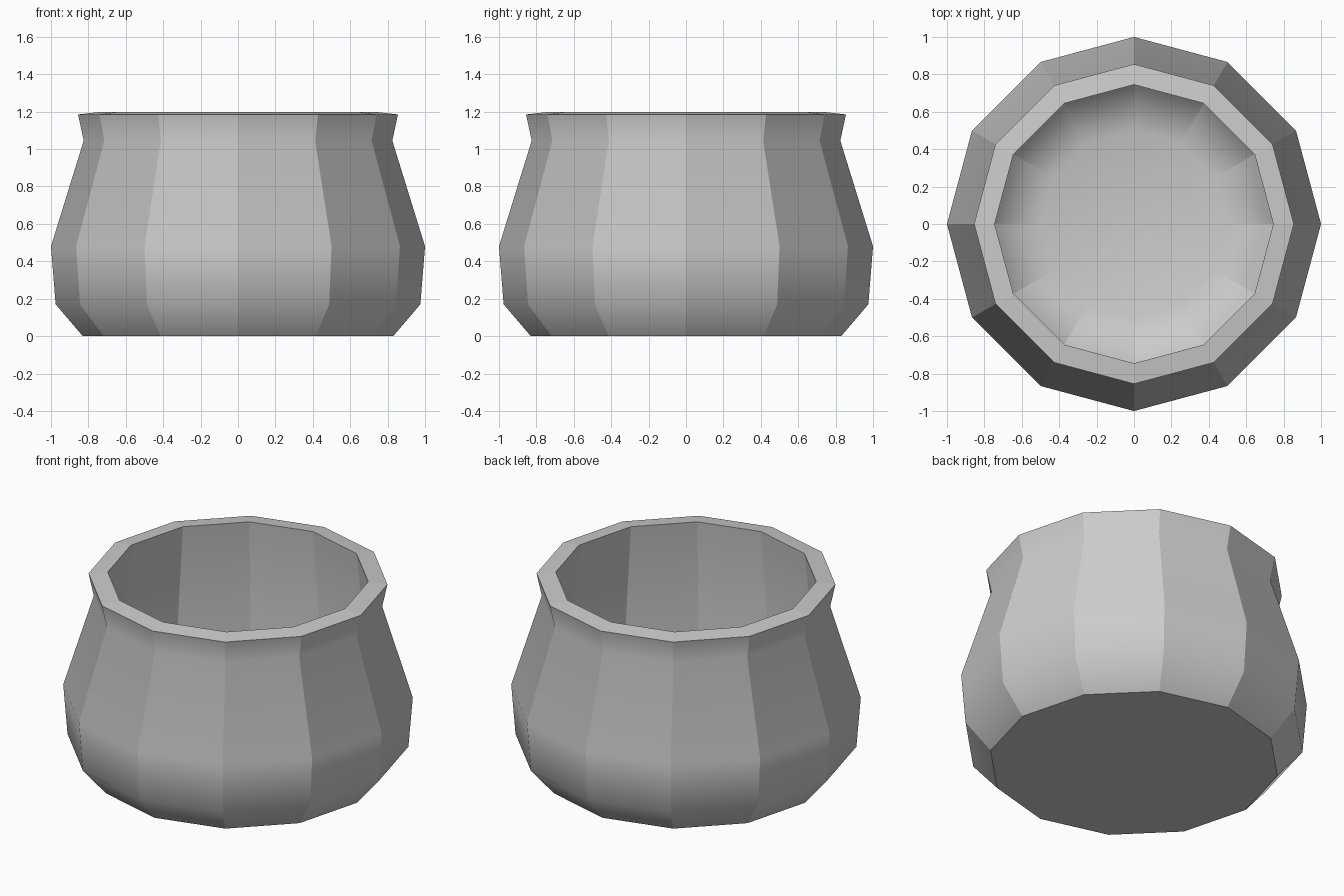
import bpy, bmesh
from math import sin, cos, tau

if "Cube" in bpy.data.objects:
    bpy.data.objects.remove(bpy.data.objects["Cube"])

SIDES = 12

# Profile (radius, height): base, belly, neck, flared rim, inner wall, inner floor
PROFILE = [(0.83, 0.0), (0.975, 0.17), (1.0, 0.48), (0.825, 1.045),
           (0.855, 1.185), (0.745, 1.198),
           (0.82, 0.48), (0.78, 0.2), (0.5, 0.12)]
CREASED_RINGS = {0, 4, 5}   # base edge, outer rim, inner rim

bm = bmesh.new()
rings = [[bm.verts.new((r * cos(tau * i / SIDES), r * sin(tau * i / SIDES), z))
          for i in range(SIDES)] for r, z in PROFILE]

# Walls, with hard vertical creases between the facets
for a, b in zip(rings, rings[1:]):
    for i in range(SIDES):
        j = (i + 1) % SIDES
        bm.faces.new((a[i], a[j], b[j], b[i]))
        bm.edges.get((a[i], b[i])).smooth = False

# Underside and inner floor
bm.faces.new(rings[0][::-1])
bm.faces.new(rings[-1])

# Hard creases around the base and rim
for k in CREASED_RINGS:
    for i in range(SIDES):
        bm.edges.get((rings[k][i], rings[k][(i + 1) % SIDES])).smooth = False

for f in bm.faces:
    f.smooth = True
bmesh.ops.recalc_face_normals(bm, faces=bm.faces)

mesh = bpy.data.meshes.new("pot")
bm.to_mesh(mesh)
bm.free()
bpy.context.collection.objects.link(bpy.data.objects.new("pot", mesh))
